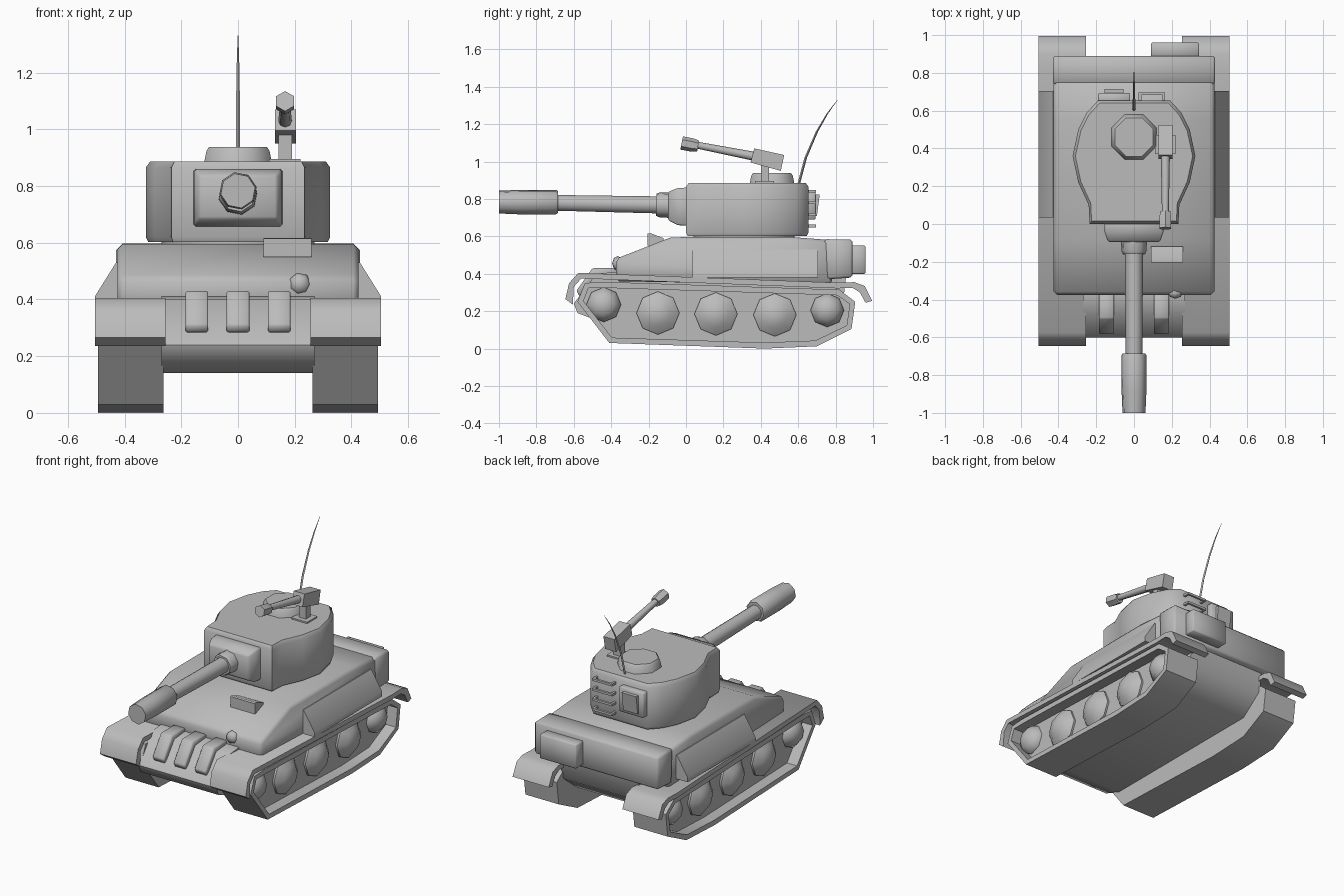
import bpy, bmesh, math
from mathutils import Vector

if "Cube" in bpy.data.objects:
    bpy.data.objects.remove(bpy.data.objects["Cube"])

grey = bpy.data.materials.new("plain grey")
grey.use_nodes = True
grey.diffuse_color = (0.5, 0.5, 0.5, 1)
grey.node_tree.nodes["Principled BSDF"].inputs["Base Color"].default_value = (0.5, 0.5, 0.5, 1)
parts = []


def finish(name, bm, bevel=0):
    """Clean the mesh, bevel its hard edges and link it."""
    bmesh.ops.remove_doubles(bm, verts=bm.verts, dist=0.001)
    bmesh.ops.recalc_face_normals(bm, faces=bm.faces)
    if bevel:
        hard = [e for e in bm.edges if e.calc_face_angle(0) > 0.6]
        bmesh.ops.bevel(bm, geom=hard, offset=bevel, segments=1, affect='EDGES', clamp_overlap=True)
    mesh = bpy.data.meshes.new(name)
    bm.to_mesh(mesh)
    bm.free()
    mesh.materials.append(grey)
    ob = bpy.data.objects.new(name, mesh)
    bpy.context.collection.objects.link(ob)
    parts.append(ob)
    return ob


def bridge(bm, rings):
    """Skin a list of equal rings of points and cap both ends."""
    loops = [[bm.verts.new(p) for p in ring] for ring in rings]
    n = len(loops[0])
    for a, b in zip(loops, loops[1:]):
        for i in range(n):
            j = (i + 1) % n
            bm.faces.new((a[i], a[j], b[j], b[i]))
    return bm.faces.new(loops[0]), bm.faces.new(loops[-1])


def profile(name, yz, x0, x1, bevel=0):
    """Extrude a side profile across x."""
    bm = bmesh.new()
    bridge(bm, [[(x, y, z) for y, z in yz] for x in (x0, x1)])
    return finish(name, bm, bevel)


def box(name, x, y, z, bevel=0):
    return profile(name, [(y[0], z[0]), (y[1], z[0]), (y[1], z[1]), (y[0], z[1])], x[0], x[1], bevel)


def lathe(name, origin, direction, rings, sides=8, turn=0.0):
    """Round part along a direction, from (distance, radius) rings."""
    q = Vector(direction).to_track_quat('Z', 'Y')
    bm = bmesh.new()
    bridge(bm, [[Vector(origin) + q @ Vector((r * math.cos(turn + math.tau * i / sides),
                                             r * math.sin(turn + math.tau * i / sides), d))
                 for i in range(sides)] for d, r in rings])
    return finish(name, bm)


# Hull
profile("lower_hull", [(-0.37, 0.41), (-0.48, 0.40), (-0.60, 0.24), (-0.58, 0.19), (-0.45, 0.14),
                       (0.70, 0.14), (0.84, 0.25), (0.86, 0.42)], -0.27, 0.27)
profile("upper_hull", [(-0.375, 0.36), (-0.375, 0.48), (-0.08, 0.595), (0.55, 0.597), (0.78, 0.58),
                       (0.78, 0.34)], -0.425, 0.425, 0.018)
profile("rear_plate", [(0.75, 0.37), (0.74, 0.585), (0.89, 0.582), (0.89, 0.38)], -0.43, 0.43, 0.012)
box("rear_stowage_box", (0.09, 0.345), (0.88, 0.96), (0.40, 0.55), 0.006)
profile("driver_hatch", [(-0.205, 0.55), (-0.205, 0.615), (-0.19, 0.617), (-0.12, 0.59), (-0.12, 0.55)], 0.09, 0.26)
lathe("hull_ball_mount", (0.218, -0.36, 0.455), (0, -1, 0), [(-0.02, 0.03), (0.005, 0.04), (0.025, 0.03), (0.035, 0)], 7)
for i, x in enumerate((-0.145, 0, 0.145)):
    profile(f"nose_link_{i + 1}", [(-0.37, 0.39), (-0.37, 0.43), (-0.50, 0.43), (-0.585, 0.31), (-0.57, 0.28),
                                   (-0.47, 0.37)], x - 0.04, x + 0.04, 0.006)

# Running gear, both sides
track = [(-0.58, 0.25), (-0.54, 0.35), (-0.45, 0.357), (0.82, 0.315), (0.905, 0.25),
         (0.885, 0.105), (0.70, 0.012), (0.42, 0.0), (-0.41, 0.03)]
fender = [(-0.645, 0.265), (-0.625, 0.35), (-0.575, 0.405), (0.81, 0.352), (0.90, 0.355), (0.955, 0.335), (0.995, 0.255),
          (0.96, 0.245), (0.93, 0.30), (0.89, 0.325), (0.81, 0.322), (-0.56, 0.375), (-0.60, 0.33), (-0.605, 0.235)]
wheels = [(-0.44, 0.235, 0.093), (-0.15, 0.19, 0.115), (0.16, 0.185, 0.115), (0.475, 0.18, 0.115), (0.755, 0.205, 0.09)]
for side, s in (("left", 1), ("right", -1)):
    bm = bmesh.new()
    inner, outer = bridge(bm, [[(s * x, y, z) for y, z in track] for x in (0.262, 0.493)])
    bmesh.ops.recalc_face_normals(bm, faces=bm.faces)
    bmesh.ops.inset_region(bm, faces=[outer], thickness=0.032)
    sunk = bmesh.ops.extrude_face_region(bm, geom=[outer])["geom"]
    bmesh.ops.translate(bm, vec=(-s * 0.07, 0, 0), verts=[v for v in sunk if isinstance(v, bmesh.types.BMVert)])
    bmesh.ops.delete(bm, geom=[outer], context='FACES_ONLY')
    finish(side + "_track", bm)
    for i, (y, z, r) in enumerate(wheels):
        lathe(f"{side}_wheel_{i + 1}", (s * 0.41, y, z), (s, 0, 0),
              [(0, r), (0.025, r), (0.06, r * 0.6), (0.078, 0)], 8, math.pi / 2)
    profile(side + "_fender", fender, s * 0.255, s * 0.505)
    bm = bmesh.new()
    bridge(bm, [[(s * 0.41, y, 0.38), (s * 0.505, y, 0.38), (s * 0.505, y, 0.41), (s * 0.43, y, 0.53),
                 (s * 0.41, y, 0.53)] for y in (0.035, 0.705)])
    finish(side + "_side_bin", bm)

# Turret
lathe("turret_ring", (0, 0.31, 0.58), (0, 0, 1), [(0, 0.27), (0.03, 0.27)], 16)
half = [(0.235, 0.0), (0.24, 0.10), (0.295, 0.22), (0.325, 0.36), (0.295, 0.50), (0.25, 0.59), (0.19, 0.655)]
outline = half + [(-x, y) for x, y in reversed(half)]
bm = bmesh.new()
bridge(bm, [[(x * k, 0.33 + (y - 0.33) * k, z) for x, y in outline]
            for z, k in ((0.603, 0.975), (0.62, 1), (0.865, 1), (0.886, 0.955))])
finish("turret", bm)
lathe("cupola", (0, 0.46, 0.88), (0, 0, 1), [(0, 0.13), (0.045, 0.12), (0.058, 0.11)], 8, math.pi / 8)

# Main gun
bm = bmesh.new()
bridge(bm, [[(-w, y, a), (w, y, a), (w, y, b), (-w, y, b)]
            for y, w, a, b in ((0.03, 0.158, 0.655, 0.862), (-0.045, 0.155, 0.66, 0.858), (-0.095, 0.138, 0.685, 0.838))])
finish("gun_mantlet", bm, 0.008)
aim = (0, -1, 0.02)
lathe("gun_collar", (0, -0.08, 0.767), aim, [(0, 0.07), (0.06, 0.068), (0.08, 0.06)], 8, 0.2)
lathe("gun_barrel", (0, -0.14, 0.768), aim, [(0, 0.048), (0.58, 0.044)], 10)
lathe("gun_muzzle", (0, -0.685, 0.783), (0, -1, 0), [(0, 0.06), (0.01, 0.067), (0.2, 0.067), (0.315, 0.062)], 8, 0.2)

# Machine gun
box("gun_post_base", (0.11, 0.22), (0.37, 0.47), (0.88, 0.895))
box("gun_post", (0.142, 0.19), (0.40, 0.445), (0.88, 0.98))
profile("machine_gun_body", [(0.345, 0.995), (0.365, 1.07), (0.525, 1.035), (0.507, 0.95)], 0.13, 0.205)
lathe("machine_gun_barrel", (0.166, 0.37, 1.027), (0, -1, 0.195), [(0, 0.024), (0.33, 0.018)])
lathe("machine_gun_muzzle", (0.166, 0.065, 1.082), (0, -1, 0.195), [(0, 0.03), (0.03, 0.036), (0.09, 0.036)], 6, math.pi / 2)

# Antenna
bm = bmesh.new()
mast = [(0.60, 0.87, 0.007), (0.64, 1.02, 0.007), (0.70, 1.16, 0.006), (0.755, 1.255, 0.004), (0.81, 1.33, 0.001)]
bridge(bm, [[(r * math.cos(a), y + r * math.sin(a), z) for a in (0, 1.57, 3.14, 4.71)] for y, z, r in mast])
finish("antenna", bm)

# Turret rear fittings
box("turret_rear_plate", (-0.19, -0.02), (0.63, 0.693), (0.69, 0.845), 0.005)
profile("turret_rear_box", [(0.68, 0.71), (0.70, 0.71), (0.715, 0.825), (0.68, 0.825)], -0.155, -0.055)
for i in range(4):
    z = 0.655 + i * 0.062
    box(f"rung_{i + 1}", (0.025, 0.165), (0.682, 0.696), (z - 0.007, z + 0.007))
    for j, x in enumerate((0.025, 0.151)):
        box(f"rung_{i + 1}_leg_{j + 1}", (x, x + 0.014), (0.64, 0.69), (z - 0.007, z + 0.007))

# Soft shading with sharp edges kept
bpy.ops.object.select_all(action='DESELECT')
for ob in parts:
    ob.select_set(True)
bpy.context.view_layer.objects.active = parts[0]
bpy.ops.object.shade_smooth_by_angle(angle=math.radians(50))
